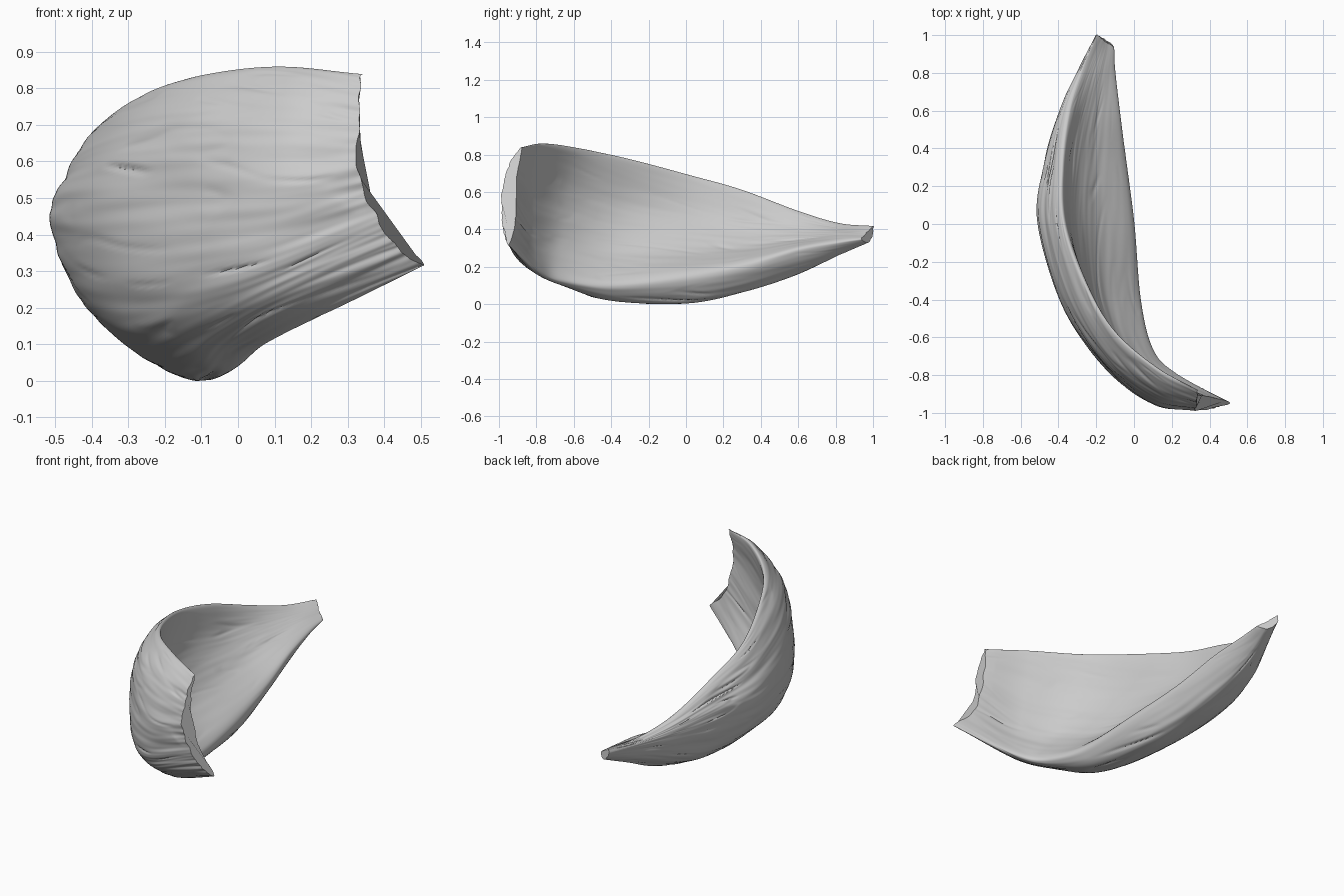
import bpy, bmesh, math
from mathutils import Vector, noise

if "Cube" in bpy.data.objects:
    bpy.data.objects.remove(bpy.data.objects["Cube"])

# Outer cross-sections from ragged front end to back tip:
# upper rim, belly, lower side, keel, lower rim
OUTER = [
    [(.34, -.88, .84), (.325, -.985, .59), (.37, -.985, .46), (.43, -.97, .37), (.505, -.945, .32)],
    [(.12, -.76, .858), (.10, -.95, .54), (.09, -.93, .33), (.12, -.88, .225), (.22, -.79, .18)],
    [(-.10, -.57, .832), (-.14, -.77, .50), (-.15, -.74, .24), (-.05, -.65, .105), (.10, -.66, .13)],
    [(-.245, -.33, .78), (-.375, -.445, .45), (-.31, -.44, .18), (-.10, -.40, .018), (.035, -.40, .105)],
    [(-.365, 0, .695), (-.505, 0, .42), (-.385, -.02, .17), (-.12, 0, .005), (0, 0, .15)],
    [(-.375, .30, .61), (-.475, .32, .41), (-.38, .32, .185), (-.15, .30, .065), (-.04, .32, .21)],
    [(-.34, .60, .50), (-.395, .60, .40), (-.335, .60, .245), (-.17, .58, .155), (-.075, .60, .29)],
    [(-.27, .82, .435), (-.29, .82, .39), (-.255, .82, .31), (-.175, .82, .265), (-.10, .82, .33)],
    [(-.195, 1.0, .42), (-.20, 1.0, .385), (-.175, .99, .35), (-.14, .97, .33), (-.105, .94, .35)],
]
# Rounded shoulder between upper rim and belly
SHOULDER = [(.335, -.95, .74), (.12, -.89, .75), (-.135, -.70, .725), (-.34, -.39, .67),
            (-.455, 0, .595), (-.445, .31, .535), (-.385, .60, .465), (-.29, .82, .42),
            (-.20, 1.0, .408)]
# Hollow inner side of each section, going from lower rim up to upper rim
INNER = [
    [(.375, -.91, .46), (.33, -.905, .68)],
    [(.15, -.815, .36), (.11, -.805, .62)],
    [(-.04, -.66, .34), (-.10, -.635, .59)],
    [(-.15, -.40, .295), (-.245, -.365, .53)],
    [(-.195, 0, .30), (-.32, 0, .485)],
    [(-.205, .32, .315), (-.32, .31, .44)],
    [(-.19, .60, .35), (-.275, .60, .42)],
    [(-.165, .82, .375), (-.22, .82, .405)],
    [(-.14, .96, .375), (-.17, .98, .40)],
]
NU, NV = 240, 260
LOWER_RIM = 5 / 8


def catmull(a, b, c, d, f):
    return 0.5 * (b * 2 + (c - a) * f + (a * 2 - b * 5 + c * 4 - d) * f * f
                  + (b * 3 - a - c * 3 + d) * f ** 3)


def spline(pts, t, closed=False):
    """Smooth curve through pts, t in 0..1"""
    n = len(pts) if closed else len(pts) - 1
    i = min(int(t * n), n - 1)
    f = t * n - i
    if closed:
        return catmull(*[pts[(i + k) % n] for k in (-1, 0, 1, 2)], f)
    b, c = pts[i], pts[i + 1]
    a = pts[i - 1] if i > 0 else b * 2 - c
    d = pts[i + 2] if i + 2 <= n else c * 2 - b
    return catmull(a, b, c, d, f)


rows = [[Vector(p) for p in [o[0], s] + o[1:] + n]
        for o, s, n in zip(OUTER, SHOULDER, INNER)]
columns = list(zip(*rows))


def ring(u):
    """Control points of the closed cross-section at u"""
    return [spline(c, u) for c in columns]


def wrinkle(u, v):
    """Long streaks along the husk with occasional soft-edged cuts"""
    soft = noise.noise(Vector((u * 6, v * 26 + u * 3, 1.0)))
    fine = noise.noise(Vector((u * 9, v * 60 + u * 8, 7.0)))
    cut = max(0.0, 1 - abs(noise.noise(Vector((u * 5, v * 20 + u * 4, 4.0)))) / 0.14)
    patch = max(0.0, noise.noise(Vector((u * 9, v * 14, 12.0))))
    return 0.006 * soft + 0.003 * fine - 0.016 * cut * patch


# Closed husk skin
bm = bmesh.new()
grid = []
for i in range(NU + 1):
    u = i / NU
    pts = ring(u)
    along = (ring(min(u + .01, 1))[2] - ring(max(u - .01, 0))[2]).normalized()
    # torn ends
    tear = max(0.0, 1 - u / 0.03) + 0.5 * max(0.0, 1 - (1 - u) / 0.02)
    row = []
    for j in range(NV):
        v = j / NV
        p = spline(pts, v, closed=True)
        p += along * tear * 0.012 * noise.noise(Vector((v * 24, 3.0, 0.5)))
        row.append(bm.verts.new(p))
    grid.append(row)
for i in range(NU):
    for j in range(NV):
        k = (j + 1) % NV
        bm.faces.new((grid[i][j], grid[i + 1][j], grid[i + 1][k], grid[i][k]))
bm.normal_update()

# Wrinkles, fading at the rims and toward the tip, weaker on the inside
normals = {v: v.normal.copy() for v in bm.verts}
for i, row in enumerate(grid):
    for j, vert in enumerate(row):
        u, v = i / NU, j / NV
        rim = min(v, 1 - v, abs(v - LOWER_RIM))
        fade = min(1, (1 - u) / .35) * min(1, .2 + rim * 8)
        if v > LOWER_RIM:
            fade *= 0.5
        vert.co += normals[vert] * wrinkle(u, v) * fade

# End faces
bm.faces.new(grid[0])
bm.faces.new(grid[-1][::-1])

# Rest on the ground
low = min(v.co.z for v in bm.verts)
for v in bm.verts:
    v.co.z -= low

mesh = bpy.data.meshes.new("husk_shell")
bm.to_mesh(mesh)
bm.free()
husk = bpy.data.objects.new("husk_shell", mesh)
bpy.context.collection.objects.link(husk)
bpy.context.view_layer.objects.active = husk
husk.select_set(True)
bpy.ops.object.shade_smooth_by_angle(angle=math.radians(40))
